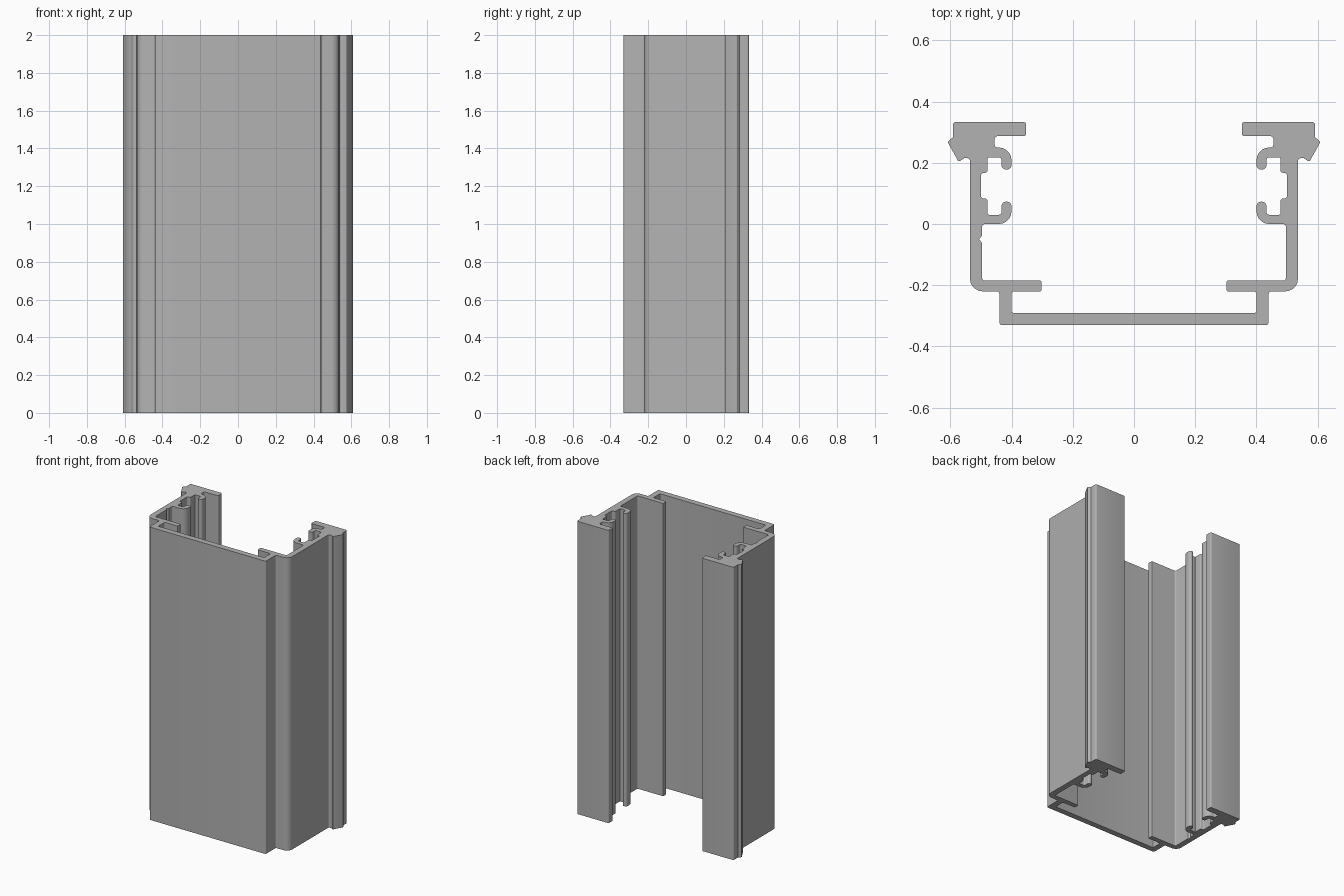
import bpy
import bmesh
from mathutils import Vector

HEIGHT = 2.0
ARC_STEPS = 5

# Corner radii used along the section
SHARP, TINY, SMALL, TIP, ROUND = 0.0, 0.005, 0.009, 0.0155, 0.042

if "Cube" in bpy.data.objects:
    bpy.data.objects.remove(bpy.data.objects["Cube"], do_unlink=True)

# Half section as (x, y, corner radius), running from the front face round to the inside
front_and_wall = [
    (0.44, -0.33, SMALL), (0.44, -0.22, SMALL),
    (0.536, -0.22, ROUND), (0.536, 0.215, SMALL),
]
head = [
    (0.555, 0.215, TINY), (0.573, 0.203, TINY),
    (0.609, 0.268, TINY), (0.592, 0.283, SHARP),
    (0.592, 0.333, SMALL), (0.352, 0.333, SMALL),
    (0.352, 0.287, SMALL), (0.455, 0.287, SMALL),
]
rear_hook = [
    (0.455, 0.25, SMALL), (0.4, 0.25, ROUND),
    (0.4, 0.178, TIP), (0.433, 0.178, TIP),
    (0.433, 0.218, SMALL), (0.478, 0.218, TINY),
]
channel = [
    (0.478, 0.167, SMALL), (0.5, 0.167, SMALL),
    (0.5, 0.083, SMALL), (0.478, 0.083, SMALL),
]
front_hook = [
    (0.478, 0.03, TINY), (0.433, 0.03, SMALL),
    (0.433, 0.073, TIP), (0.4, 0.073, TIP),
    (0.4, 0.0, ROUND), (0.496, 0.0, SMALL),
]
groove = [(0.496, -0.037, SHARP), (0.506, -0.05, SHARP), (0.496, -0.062, SHARP)]
lip_and_web = [
    (0.496, -0.185, SMALL), (0.302, -0.185, TINY),
    (0.302, -0.22, TINY), (0.4, -0.22, SMALL),
    (0.4, -0.29, TINY),
]


def fillet(corners):
    """Replace each corner of a closed outline by a tangent arc."""
    outline = []
    count = len(corners)
    for i, (x, y, radius) in enumerate(corners):
        corner = Vector((x, y, 0))
        if radius == SHARP:
            outline.append(corner)
            continue
        before = Vector((*corners[i - 1][:2], 0)) - corner
        after = Vector((*corners[(i + 1) % count][:2], 0)) - corner
        before.normalize()
        after.normalize()
        half = before.angle(after) / 2
        bisector = (before + after).normalized()
        tangent = radius * (1 + before.dot(after)) / before.cross(after).length
        centre = corner + bisector * (tangent ** 2 + radius ** 2) ** 0.5
        start = (corner + before * tangent - centre).normalized()
        end = (corner + after * tangent - centre).normalized()
        steps = ARC_STEPS if half < 1 else 2
        for step in range(steps + 1):
            outline.append(centre + start.slerp(end, step / steps) * radius)
    return outline


def extrude_section(name, outline, height, material):
    """Make a solid bar from a closed outline."""
    bm = bmesh.new()
    base = bm.faces.new([bm.verts.new(point) for point in outline])
    result = bmesh.ops.extrude_face_region(bm, geom=[base], use_keep_orig=True)
    top = [v for v in result["geom"] if isinstance(v, bmesh.types.BMVert)]
    bmesh.ops.translate(bm, verts=top, vec=(0, 0, height))
    bmesh.ops.recalc_face_normals(bm, faces=bm.faces)
    mesh = bpy.data.meshes.new(name)
    bm.to_mesh(mesh)
    bm.free()
    mesh.materials.append(material)
    bar = bpy.data.objects.new(name, mesh)
    bpy.context.collection.objects.link(bar)
    return bar


# Plain grey metal
grey = bpy.data.materials.new("grey_metal")
grey.use_nodes = True
colour = (0.45, 0.45, 0.45, 1)
grey.diffuse_color = colour
grey.node_tree.nodes["Principled BSDF"].inputs["Base Color"].default_value = colour

# Left half, then the mirrored right half, which alone has the marking groove
left_half = front_and_wall + head + rear_hook + channel + front_hook + lip_and_web
right_source = front_and_wall + head + rear_hook + channel + front_hook + groove + lip_and_web
right_half = [(-x, y, radius) for x, y, radius in reversed(right_source)]
frame = extrude_section("extruded_frame_profile", fillet(left_half + right_half), HEIGHT, grey)

# Smooth fillets, crisp edges elsewhere
bpy.ops.object.select_all(action="DESELECT")
frame.select_set(True)
bpy.context.view_layer.objects.active = frame
bpy.ops.object.shade_smooth_by_angle(angle=0.5)
